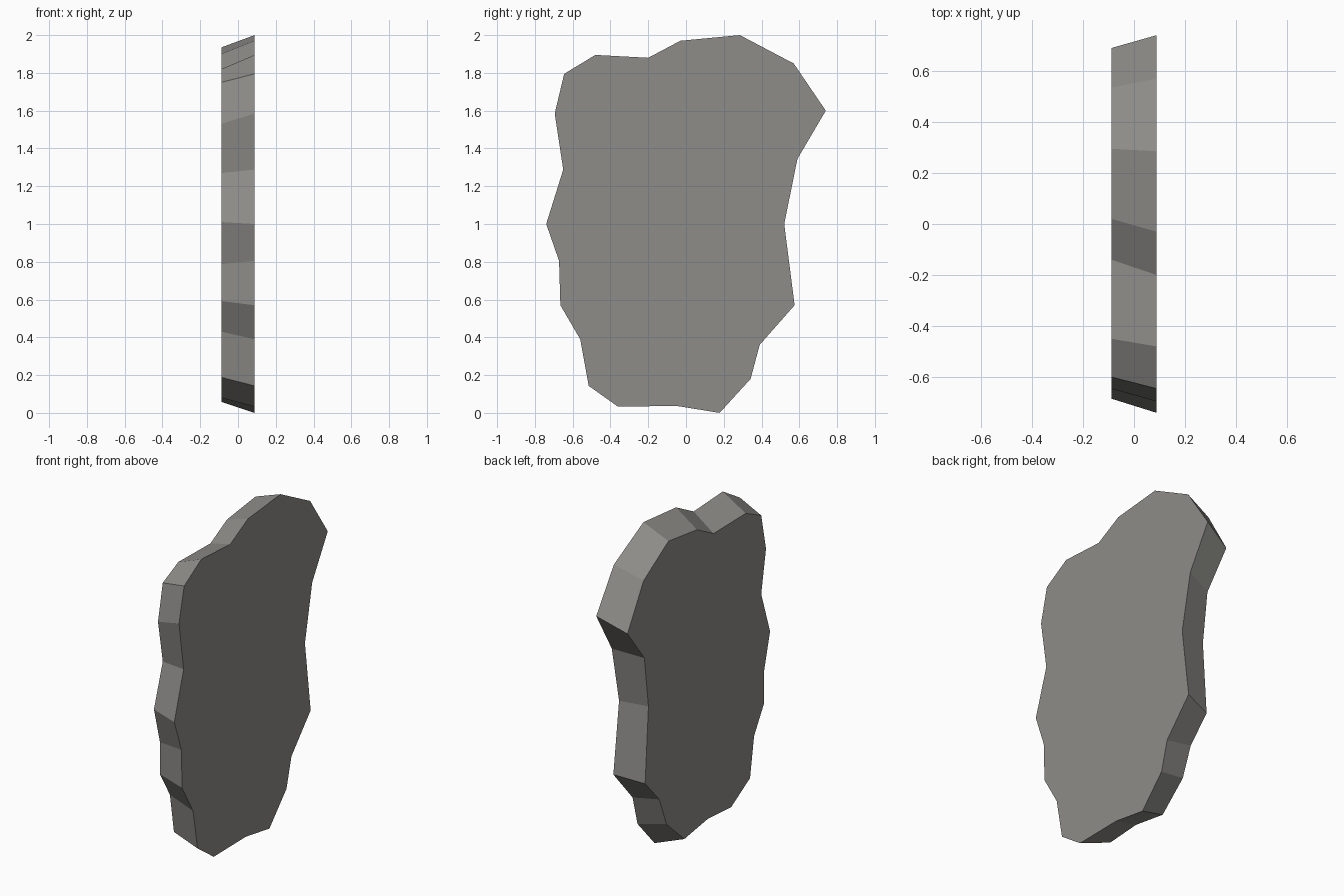
import bpy, bmesh

# Outline of the stone slab: (y, z) on the wide +x side, then the narrower -x side
wide = [(-.48, 1.895), (-.20, 1.88), (-.03, 1.97), (.285, 2.0), (.57, 1.85), (.74, 1.60),
        (.59, 1.345), (.52, 1.0), (.575, .57), (.39, .36), (.342, .18), (.178, 0),
        (-.05, .037), (-.36, .033), (-.515, .143), (-.56, .39), (-.665, .57), (-.672, .805),
        (-.74, 1.0), (-.65, 1.288), (-.695, 1.585), (-.645, 1.795)]
narrow = [(-.45, 1.82), (-.14, 1.815), (.02, 1.90), (.295, 1.935), (.535, 1.785), (.69, 1.52),
          (.527, 1.31), (.488, 1.0), (.52, .54), (.383, .392), (.315, .215), (.142, .058),
          (-.088, .095), (-.31, .08), (-.492, .188), (-.531, .43), (-.627, .592), (-.627, .788),
          (-.685, 1.01), (-.6, 1.27), (-.646, 1.53), (-.6, 1.75)]
HALF = 0.088

# Slab: two end caps bridged by flat side faces
bm = bmesh.new()
a = [bm.verts.new((HALF, y, z)) for y, z in wide]
b = [bm.verts.new((-HALF, y, z)) for y, z in narrow]
bm.faces.new(a)
bm.faces.new(b[::-1])
n = len(a)
for i in range(n):
    j = (i + 1) % n
    bm.faces.new((a[j], a[i], b[i], b[j]))
bmesh.ops.recalc_face_normals(bm, faces=bm.faces)
mesh = bpy.data.meshes.new("stone_slab")
bm.to_mesh(mesh)
bm.free()

stone = bpy.data.materials.new("grey stone")
stone.diffuse_color = (0.27, 0.265, 0.25, 1)
mesh.materials.append(stone)
slab = bpy.data.objects.new("stone_slab", mesh)
bpy.context.collection.objects.link(slab)
